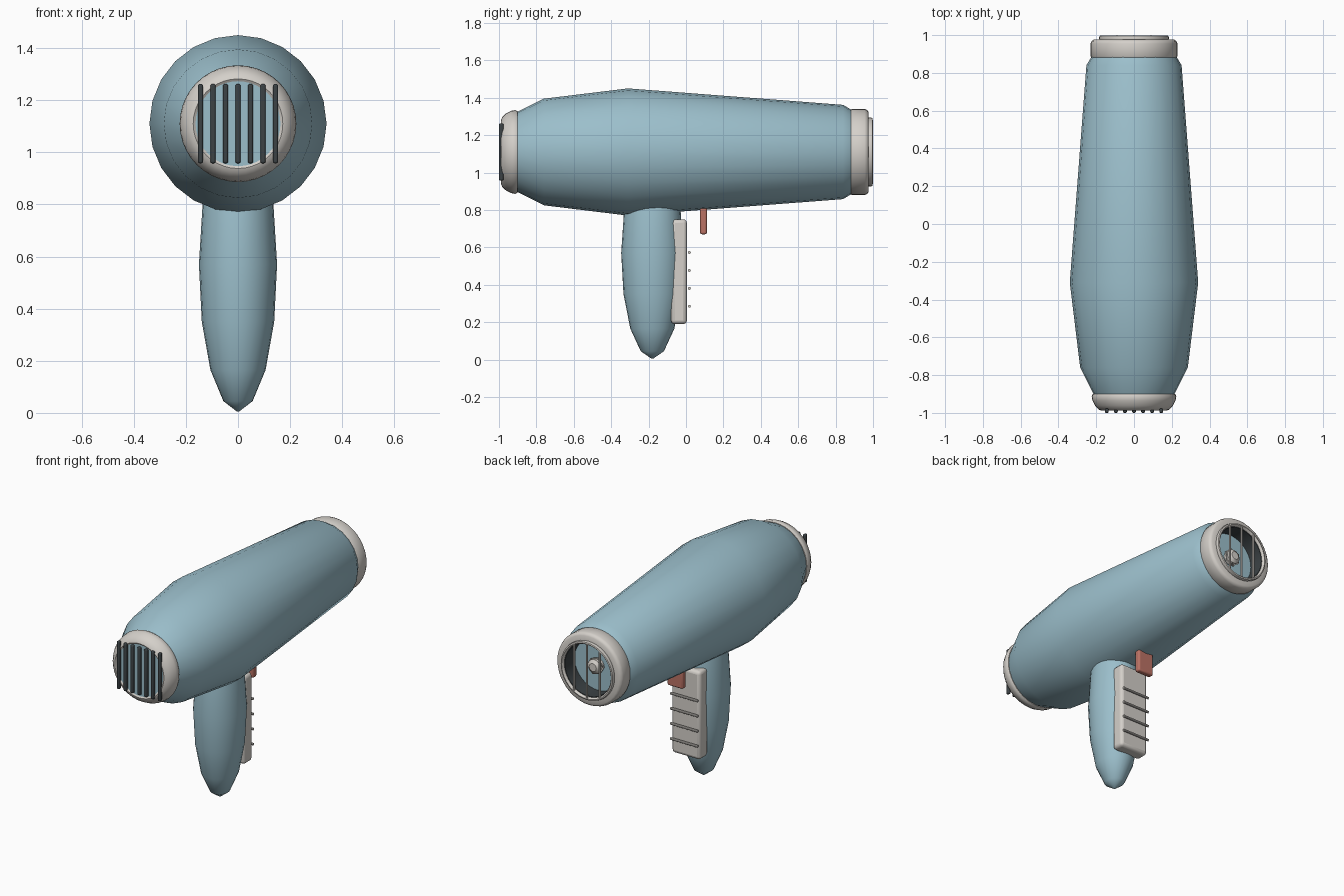
import bpy, math
from mathutils import Matrix, Vector

if "Cube" in bpy.data.objects:
    bpy.data.objects.remove(bpy.data.objects["Cube"])

AXIS_Z = 1.11   # height of the barrel axis


def material(name, rgb):
    m = bpy.data.materials.new(name)
    m.diffuse_color = (*rgb, 1)
    m.use_nodes = True
    m.node_tree.nodes["Principled BSDF"].inputs["Base Color"].default_value = m.diffuse_color
    return m


BLUE = material("soft blue", (0.33, 0.52, 0.60))
GREY = material("warm light grey", (0.66, 0.63, 0.59))
DARK = material("charcoal", (0.045, 0.055, 0.06))
RED = material("muted red", (0.50, 0.17, 0.13))


def finish(obj, mat, angle=35):
    obj.data.materials.append(mat)
    bpy.ops.object.select_all(action='DESELECT')
    obj.select_set(True)
    bpy.context.view_layer.objects.active = obj
    bpy.ops.object.shade_smooth_by_angle(angle=math.radians(angle))
    return obj


def lathe(name, profile, mat, sides=24, closed=False, matrix=None, angle=35):
    """Spin (position, radius) points about z, then place with matrix."""
    verts, faces = [], []
    n = len(profile)
    for t, r in profile:
        for i in range(sides):
            a = 2 * math.pi * i / sides
            verts.append((r * math.cos(a), r * math.sin(a), t))
    for k in range(n if closed else n - 1):
        a, b = k * sides, ((k + 1) % n) * sides
        for i in range(sides):
            j = (i + 1) % sides
            faces.append((a + i, a + j, b + j, b + i))
    if not closed:
        faces.append(tuple(reversed(range(sides))))
        faces.append(tuple(range((n - 1) * sides, n * sides)))
    mesh = bpy.data.meshes.new(name)
    mesh.from_pydata(verts, [], faces)
    mesh.transform(matrix or Matrix())
    obj = bpy.data.objects.new(name, mesh)
    bpy.context.collection.objects.link(obj)
    return finish(obj, mat, angle)


# turns local z into the barrel axis (+y)
BARREL = Matrix.Translation((0, 0, AXIS_Z)) @ Matrix.Rotation(-math.pi / 2, 4, 'X')


def box(name, lo, hi, mat, bevel=0.0, rot=None):
    lo, hi = Vector(lo), Vector(hi)
    bpy.ops.mesh.primitive_cube_add(size=1, location=(lo + hi) / 2)
    obj = bpy.context.object
    obj.name = name
    obj.data.transform(Matrix.Diagonal((*(hi - lo), 1)))
    if bevel:
        mod = obj.modifiers.new("rounded edges", 'BEVEL')
        mod.width = bevel
        mod.segments = 3
    return finish(obj, mat)


def rod(name, centre, length, radius, axis, mat):
    rot = (0, math.pi / 2, 0) if axis == 'x' else (0, 0, 0)
    bpy.ops.mesh.primitive_cylinder_add(vertices=10, radius=radius, depth=length,
                                        location=centre, rotation=rot)
    bpy.context.object.name = name
    return finish(bpy.context.object, mat)


# barrel
lathe("barrel", [(-0.90, 0.215), (-0.76, 0.285), (-0.31, 0.34), (0.84, 0.252),
                 (0.885, 0.225)], BLUE, matrix=BARREL)

# intake end: rounded collar, inner disc and slats
lathe("intake_collar", [(-0.90, 0.16), (-0.90, 0.218), (-0.912, 0.224), (-0.935, 0.22),
                        (-0.962, 0.206), (-0.982, 0.188), (-0.988, 0.172), (-0.98, 0.16)],
      GREY, sides=40, closed=True, matrix=BARREL, angle=50)
lathe("intake_disc", [(-0.982, 0.172), (-0.90, 0.172)], BLUE, sides=32, matrix=BARREL)
for i in range(7):
    x = (i - 3) * 0.048
    box("intake_slat", (x - 0.01, -1.0, AXIS_Z - 0.152), (x + 0.01, -0.976, AXIS_Z + 0.152),
        DARK, bevel=0.007)

# outlet end: collar, lip, dark liner and thin guard bars
lathe("outlet_collar", [(0.88, 0.17), (0.88, 0.225), (0.888, 0.23), (0.955, 0.23),
                        (0.968, 0.225), (0.976, 0.213), (0.976, 0.17)],
      GREY, sides=40, closed=True, matrix=BARREL, angle=50)
lathe("outlet_lip", [(0.97, 0.166), (0.97, 0.182), (0.985, 0.185), (0.996, 0.182),
                     (0.998, 0.174), (0.99, 0.166)],
      GREY, sides=40, closed=True, matrix=BARREL, angle=50)
lathe("outlet_liner", [(0.87, 0.172), (0.982, 0.172), (0.982, 0.162), (0.87, 0.162)],
      DARK, sides=40, closed=True, matrix=BARREL)
for x in (-0.09, 0, 0.09):
    length = 2 * math.sqrt(0.17 ** 2 - x * x)
    rod("outlet_guard_bar", (x, 0.993, AXIS_Z), length, 0.007, 'z', GREY)

# fan inside the outlet
lathe("fan_hub", [(0.88, 0.045), (0.92, 0.045), (0.935, 0.025)], GREY, sides=20, matrix=BARREL)
for i in range(5):
    blade = box("fan_blade", (-0.02, -0.004, 0.03), (0.02, 0.004, 0.13), GREY)
    blade.matrix_world = (Matrix.Translation((0, 0.905, AXIS_Z))
                          @ Matrix.Rotation(2 * math.pi * i / 5, 4, 'Y')
                          @ Matrix.Rotation(math.radians(30), 4, 'Z'))

# handle: slim oval spindle
lathe("handle", [(0.005, 0.004), (0.045, 0.056), (0.165, 0.106), (0.35, 0.139),
                 (0.57, 0.15), (0.80, 0.136), (0.90, 0.12)], BLUE, sides=24,
      matrix=Matrix.Translation((0, -0.18, 0)) @ Matrix.Diagonal((1, 1.11, 1, 1)), angle=50)

# grip pad with ribs
box("grip_pad", (-0.1, -0.08, 0.19), (0.1, 0.005, 0.75), GREY, bevel=0.02)
for i in range(4):
    rod("grip_rib", (0, 0.018, 0.285 + 0.096 * i), 0.19, 0.008, 'x', GREY)

# trigger under the barrel
box("trigger", (-0.055, 0.075, 0.67), (0.055, 0.112, 0.86), RED, bevel=0.01)
